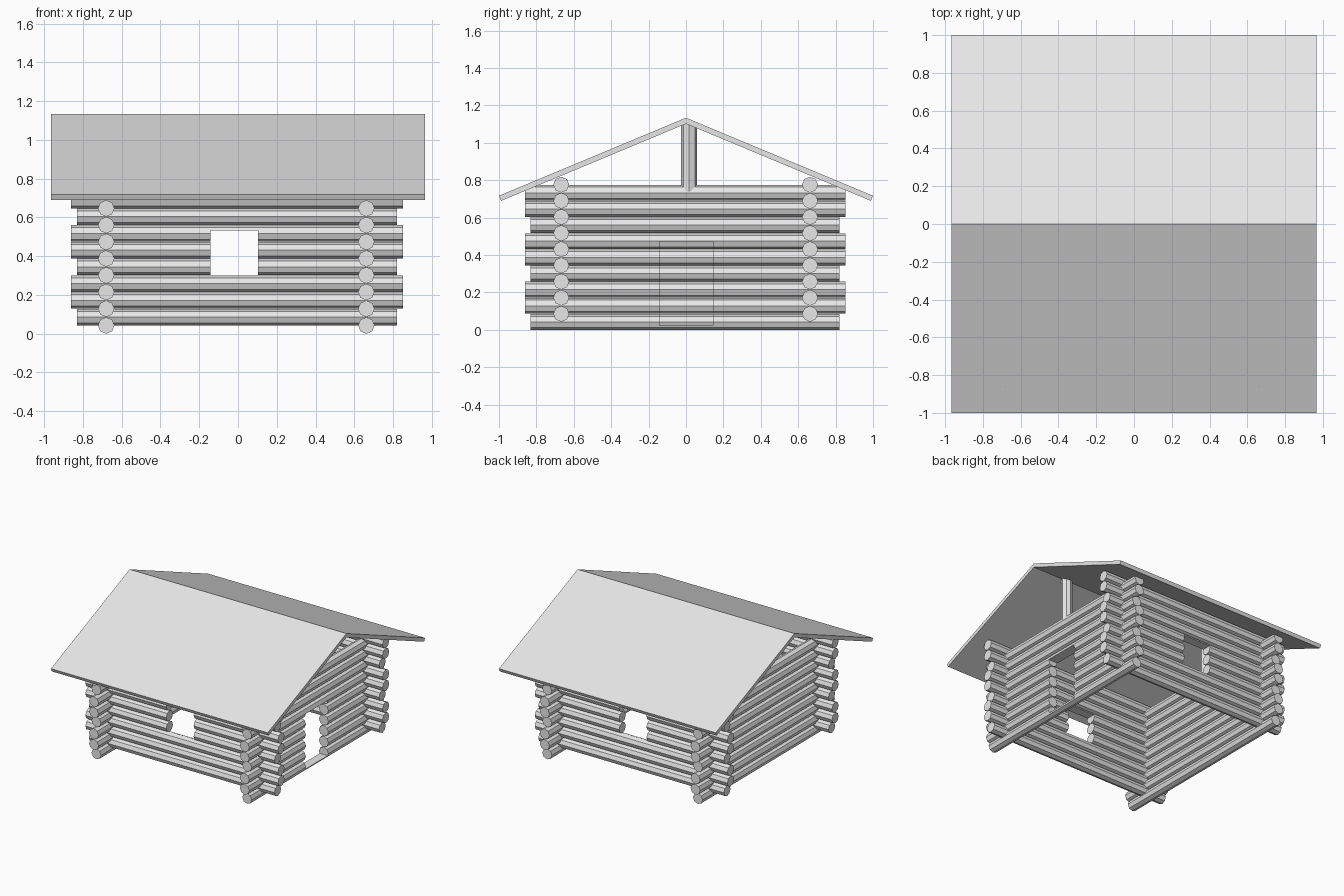
import bpy, bmesh, math
from mathutils import Matrix, Vector

if "Cube" in bpy.data.objects:
    bpy.data.objects.remove(bpy.data.objects["Cube"], do_unlink=True)

RADIUS = 0.0425
PITCH = 0.0863
SIDES = 8
COURSES = 9

grey = bpy.data.materials.new("plain_grey")
grey.use_nodes = True
grey.diffuse_color = (0.8, 0.8, 0.8, 1)
grey.node_tree.nodes["Principled BSDF"].inputs["Base Color"].default_value = (0.8, 0.8, 0.8, 1)


def finish(name, bm):
    bmesh.ops.recalc_face_normals(bm, faces=bm.faces)
    mesh = bpy.data.meshes.new(name)
    bm.to_mesh(mesh)
    bm.free()
    mesh.materials.append(grey)
    obj = bpy.data.objects.new(name, mesh)
    bpy.context.collection.objects.link(obj)
    return obj


def add_log(bm, start, end):
    """Faceted log between two points."""
    start, end = Vector(start), Vector(end)
    axis = end - start
    turn = axis.to_track_quat('Z', 'Y').to_matrix().to_4x4()
    bmesh.ops.create_cone(bm, cap_ends=True, segments=SIDES, radius1=RADIUS,
                          radius2=RADIUS, depth=axis.length,
                          matrix=Matrix.Translation((start + end) / 2) @ turn)


def log_wall(name, along, offset, base):
    """Stack of logs along x or y; every third log is a little shorter."""
    bm = bmesh.new()
    for i in range(COURSES):
        reach = 0.826 if i % 3 == 0 else 0.857
        z = base + i * PITCH
        ends = [(s * reach - 0.005, offset) for s in (-1, 1)]
        points = [(a, b, z) if along == 'x' else (b, a, z) for a, b in ends]
        add_log(bm, *points)
    return finish(name, bm)


def cut_opening(wall, low, high):
    """Cut a box-shaped opening through a wall."""
    low, high = Vector(low), Vector(high)
    bm = bmesh.new()
    bmesh.ops.create_cube(bm, size=1, matrix=Matrix.Translation((low + high) / 2)
                          @ Matrix.Diagonal((*(high - low), 1)))
    cutter = finish("opening_cutter", bm)
    cutter.hide_render = True
    mod = wall.modifiers.new("opening", 'BOOLEAN')
    mod.operation = 'DIFFERENCE'
    mod.solver = 'EXACT'
    mod.object = cutter
    bpy.context.view_layer.objects.active = wall
    bpy.ops.object.modifier_apply(modifier=mod.name)
    bpy.data.objects.remove(cutter, do_unlink=True)


# Walls: side logs sit half a course below the front and back logs
front = log_wall("front_wall", 'x', -0.667, RADIUS + PITCH / 2)
back = log_wall("back_wall", 'x', 0.663, RADIUS + PITCH / 2)
left = log_wall("left_wall", 'y', 0.662, RADIUS)
right = log_wall("right_wall", 'y', -0.68, RADIUS)

# Windows front and back, doorway in the left wall
for wall, y in ((front, -0.667), (back, 0.663)):
    cut_opening(wall, (-0.142, y - 0.1, 0.304), (0.102, y + 0.1, 0.533))
cut_opening(left, (0.56, -0.142, 0.024), (0.76, 0.144, 0.473))

# Ridge posts standing on the side walls
for name, x in (("left_ridge_post", 0.662), ("right_ridge_post", -0.68)):
    bm = bmesh.new()
    add_log(bm, (x, 0.017, 0.74), (x, 0.017, 1.105))
    finish(name, bm)

# Roof: chevron profile extruded along x
profile = [(-1, 0.717), (0, 1.134), (1, 0.717), (0.988, 0.69), (0, 1.102), (-0.988, 0.69)]
bm = bmesh.new()
rings = [[bm.verts.new((x, y, z)) for y, z in profile] for x in (-0.965, 0.965)]
for ring in rings:
    a, b, c, d, e, f = ring
    bm.faces.new((a, b, e, f))
    bm.faces.new((b, c, d, e))
for i in range(len(profile)):
    j = (i + 1) % len(profile)
    bm.faces.new((rings[0][i], rings[0][j], rings[1][j], rings[1][i]))
finish("roof", bm)
